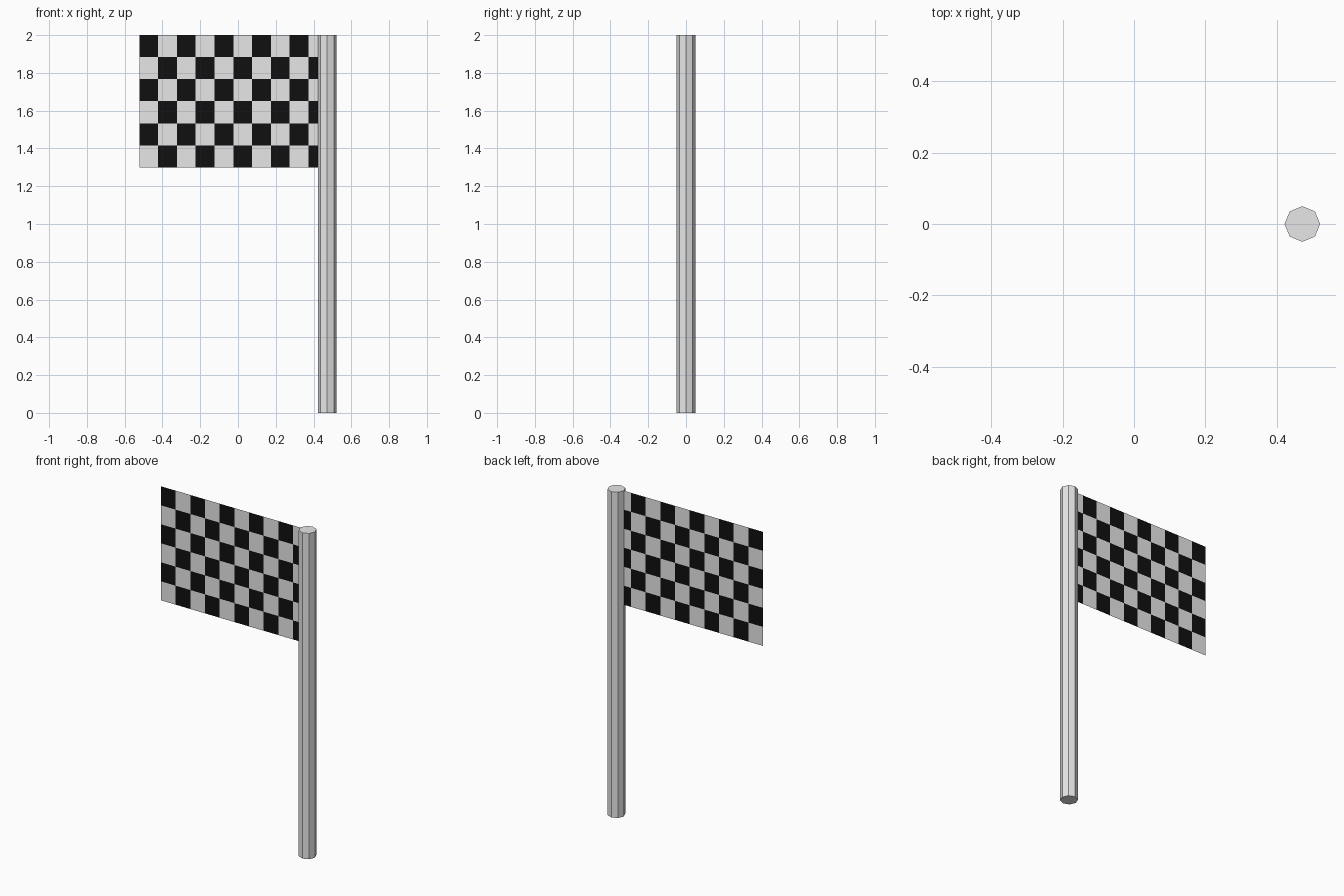
import bpy, bmesh
from mathutils import Matrix

if "Cube" in bpy.data.objects:
    bpy.data.objects.remove(bpy.data.objects["Cube"])

POLE_X, POLE_R, HEIGHT = 0.4725, 0.05, 2.0
FLAG_LEFT, FLAG_BOTTOM = -0.5225, 1.3
COLS, ROWS = 10, 6


def make_material(name, value):
    mat = bpy.data.materials.new(name)
    mat.diffuse_color = (value, value, value, 1.0)
    mat.use_nodes = True
    mat.node_tree.nodes["Principled BSDF"].inputs["Base Color"].default_value = mat.diffuse_color
    return mat


def make_object(name, bm, mats):
    mesh = bpy.data.meshes.new(name)
    bm.to_mesh(mesh)
    bm.free()
    for mat in mats:
        mesh.materials.append(mat)
    obj = bpy.data.objects.new(name, mesh)
    bpy.context.collection.objects.link(obj)
    return obj


white = make_material("off_white", 0.8)
black = make_material("black", 0.005)

# Eight-sided pole with corners on the axes
bm = bmesh.new()
bmesh.ops.create_cone(bm, cap_ends=True, segments=8, radius1=POLE_R, radius2=POLE_R,
                      depth=HEIGHT, matrix=Matrix.Translation((POLE_X, 0, HEIGHT / 2)))
make_object("flag_pole", bm, [white])

# Flat chequered flag, reaching to the middle of the pole
bm = bmesh.new()
dx = (POLE_X - FLAG_LEFT) / COLS
dz = (HEIGHT - FLAG_BOTTOM) / ROWS
grid = [[bm.verts.new((FLAG_LEFT + c * dx, 0, HEIGHT - r * dz)) for c in range(COLS + 1)]
        for r in range(ROWS + 1)]
for r in range(ROWS):
    for c in range(COLS):
        face = bm.faces.new((grid[r + 1][c], grid[r + 1][c + 1], grid[r][c + 1], grid[r][c]))
        face.material_index = 1 - (r + c) % 2  # black at the top outer corner
make_object("chequered_flag", bm, [white, black])
